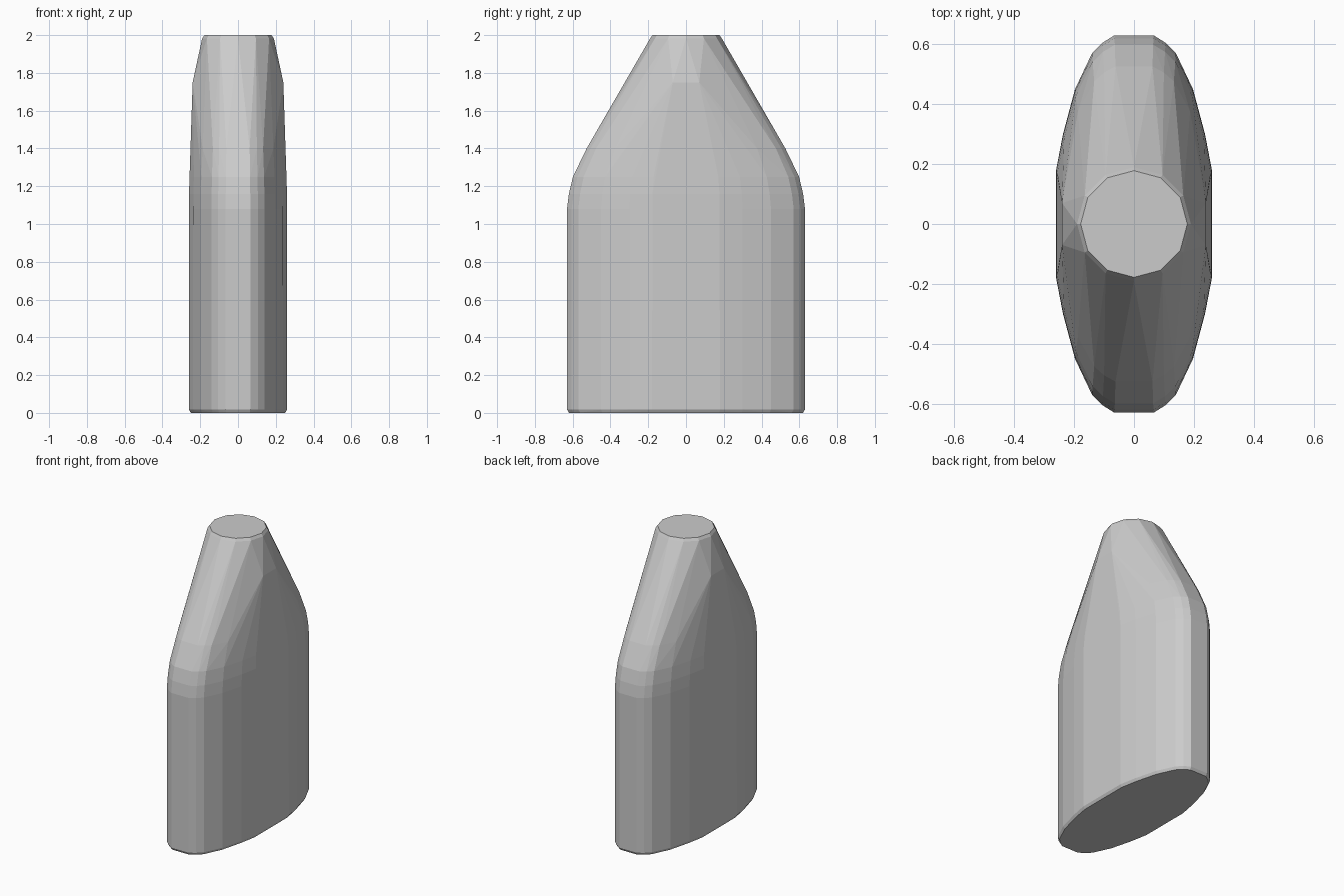
import bpy, bmesh, math

if "Cube" in bpy.data.objects:
    bpy.data.objects.remove(bpy.data.objects["Cube"])

# Quarter of the flattened oval cross-section (x, y)
QUARTER = [(0.26, 0.18), (0.237, 0.30), (0.197, 0.45), (0.14, 0.57),
           (0.105, 0.605), (0.065, 0.63)]


def oval(z, sx=1.0, sy=1.0):
    return [(a * x * sx, b * y * sy, z)
            for x, y in QUARTER for a in (-1, 1) for b in (-1, 1)]


def circle(z, r, n=12):
    return [(r * math.cos(i * math.tau / n), r * math.sin(i * math.tau / n), z)
            for i in range(n)]


# Straight body with a small base bevel, then the rounded shoulders
points = oval(0, 0.96, 0.983) + oval(0.018)
points += oval(1.08) + oval(1.16, 0.998, 0.984)
points += oval(1.25, 0.985, 0.95) + oval(1.40, 0.95, 0.835)
# Slight bulge on the broad sides below the neck
points += [(a * 0.24, b * 0.07, 1.75) for a in (-1, 1) for b in (-1, 1)]
# Round flat top with a small bevel
points += circle(1.982, 0.19) + circle(2.0, 0.178)

# Wrap the sections in one convex skin
bm = bmesh.new()
for p in points:
    bm.verts.new(p)
res = bmesh.ops.convex_hull(bm, input=bm.verts[:])
loose = [v for v in bm.verts if not v.link_faces]
bmesh.ops.delete(bm, geom=loose, context='VERTS')
bmesh.ops.dissolve_limit(bm, angle_limit=math.radians(1),
                         verts=bm.verts[:], edges=bm.edges[:])
bmesh.ops.recalc_face_normals(bm, faces=bm.faces[:])
mesh = bpy.data.meshes.new("tapered_body")
bm.to_mesh(mesh)
bm.free()
body = bpy.data.objects.new("tapered_body", mesh)
bpy.context.collection.objects.link(body)
